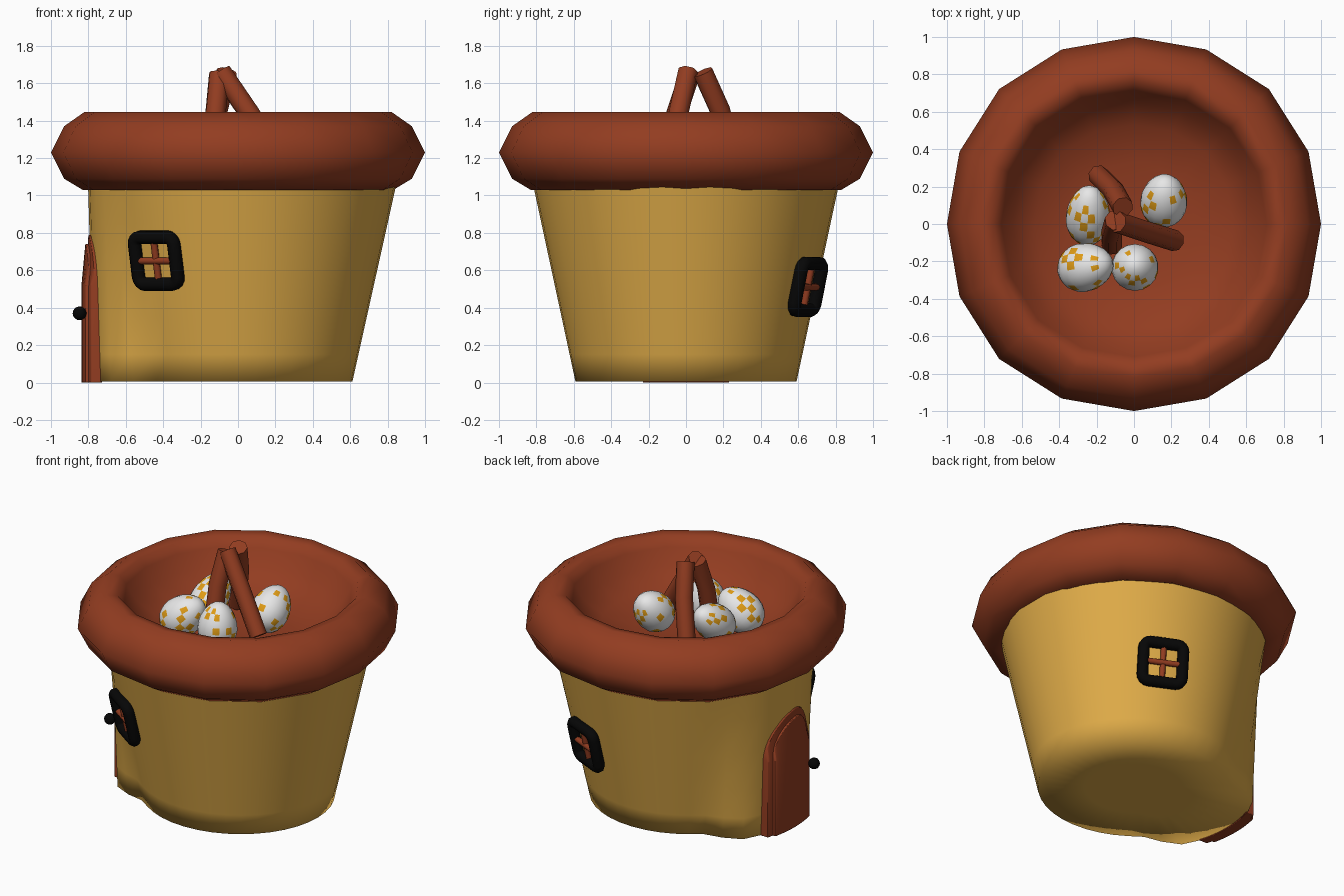
import bpy, bmesh, random
from math import sin, cos, pi, radians, sqrt, atan2
from mathutils import Matrix, Vector

random.seed(4)
cube = bpy.data.objects.get("Cube")
if cube:
    bpy.data.objects.remove(cube, do_unlink=True)


def material(name, rgb):
    m = bpy.data.materials.new(name)
    m.use_nodes = True
    m.diffuse_color = (*rgb, 1)
    bsdf = next(n for n in m.node_tree.nodes if n.type == 'BSDF_PRINCIPLED')
    bsdf.inputs["Base Color"].default_value = (*rgb, 1)
    bsdf.inputs["Roughness"].default_value = 0.8
    return m


BROWN = material("red brown", (0.29, 0.046, 0.015))
YELLOW = material("straw yellow", (0.74, 0.41, 0.065))
BLACK = material("black", (0.002, 0.002, 0.002))
WHITE = material("egg white", (0.85, 0.85, 0.85))
ORANGE = material("spot orange", (0.74, 0.33, 0.008))


def smooth(ob, angle):
    bpy.ops.object.select_all(action='DESELECT')
    ob.select_set(True)
    bpy.context.view_layer.objects.active = ob
    bpy.ops.object.shade_smooth_by_angle(angle=radians(angle))


def finish(name, bm, *mats, angle=40):
    bmesh.ops.recalc_face_normals(bm, faces=bm.faces)
    me = bpy.data.meshes.new(name)
    bm.to_mesh(me)
    bm.free()
    ob = bpy.data.objects.new(name, me)
    bpy.context.collection.objects.link(ob)
    for m in mats:
        me.materials.append(m)
    smooth(ob, angle)
    return ob


def lathe(name, profile, segs, mat, place, angle):
    """Rings of (radius, height) points, capped at the first one."""
    bm = bmesh.new()
    rings = [[bm.verts.new(place(2 * pi * i / segs, r, z)) for i in range(segs)]
             for r, z in profile]
    for a, b in zip(rings, rings[1:]):
        for i in range(segs):
            j = (i + 1) % segs
            bm.faces.new((a[i], a[j], b[j], b[i]))
    bm.faces.new(rings[0])
    return finish(name, bm, mat, angle=angle)


def tube(name, points, radius, mat, cyclic=False, matrix=Matrix()):
    cu = bpy.data.curves.new(name, 'CURVE')
    cu.dimensions = '3D'
    cu.bevel_depth = radius
    cu.bevel_resolution = 2
    cu.use_fill_caps = True
    sp = cu.splines.new('POLY')
    sp.points.add(len(points) - 1)
    for p, co in zip(sp.points, points):
        p.co = (*(matrix @ Vector(co)), 1)
    sp.use_cyclic_u = cyclic
    cu.materials.append(mat)
    ob = bpy.data.objects.new(name, cu)
    bpy.context.collection.objects.link(ob)
    bpy.ops.object.select_all(action='DESELECT')
    ob.select_set(True)
    bpy.context.view_layer.objects.active = ob
    bpy.ops.object.convert(target='MESH')
    smooth(bpy.context.view_layer.objects.active, 60)


# Pot wall, pulled out to an upright bulge where the door stands
def wall_point(a, r, z):
    off = abs(a - pi)
    cone = Vector((r * cos(a) * 1.035, r * sin(a), z))
    w = max(0, min(1, (radians(46) - off) / radians(20)))
    bulge = (0.77 + 0.03 * z) * r / (0.59 + 0.215 * z)
    return cone.lerp(Vector((bulge * cos(a), bulge * sin(a), z)), w)


heights = (0.005, 0.15, 0.35, 0.6, 0.85, 1.07)
lathe("pot_wall", [(0.3, 0.005)] + [(0.59 + 0.215 * z, z) for z in heights],
      40, YELLOW, wall_point, 100)


# Thick rolled rim with the shallow nest bowl inside it
def rim_point(a, r, z):
    r *= 1 + 0.02 * sin(2 * a) ** 2
    return (r * cos(a), r * sin(a), z)


lathe("rim_and_bowl",
      [(0.1, 1.12), (0.33, 1.14), (0.53, 1.19), (0.65, 1.28), (0.71, 1.38),
       (0.75, 1.435), (0.82, 1.447), (0.93, 1.37), (1.0, 1.23),
       (0.93, 1.09), (0.83, 1.03), (0.74, 1.06)],
      16, BROWN, rim_point, 80)


# Arched door wrapped round the bulge: frame slab and raised panel
def door_slab(name, scale, r_in, r_out, bevel):
    half, spring, apex = 0.23 * scale, 0.52, -0.06
    rise = 0.27 * scale
    bm = bmesh.new()
    columns = []
    for i in range(17):
        y = -half * cos(pi * i / 16)
        reach = half + apex if y < apex else half - apex
        top = spring + rise * sqrt(max(0, 1 - ((y - apex) / reach) ** 2))
        columns.append([bm.verts.new((-sqrt(r * r - y * y), y, z))
                        for r, z in ((r_in, 0), (r_out, 0), (r_out, spring),
                                     (r_out - 0.02, max(top, spring + 0.01)),
                                     (r_in, max(top, spring + 0.01)))])
    for a, b in zip(columns, columns[1:]):
        for k in range(5):
            bm.faces.new((a[k], a[k - 1], b[k - 1], b[k]))
    bm.faces.new(columns[0])
    bm.faces.new(columns[-1])
    ob = finish(name, bm, BROWN, angle=40)
    mod = ob.modifiers.new("soft edge", 'BEVEL')
    mod.width = bevel
    mod.segments = 2
    mod.angle_limit = radians(50)


door_slab("door_frame", 1.0, 0.76, 0.82, 0.015)
door_slab("door_panel", 0.82, 0.78, 0.837, 0.008)

bm = bmesh.new()
bmesh.ops.create_uvsphere(bm, u_segments=12, v_segments=8, radius=0.037,
                          matrix=Matrix.Translation((-0.847, -0.19, 0.37)))
finish("door_knob", bm, BLACK)


# Windows: rounded black frame with crossed bars, leaning with the wall
def window(name, angle, z):
    a = radians(angle)
    r = 0.59 + 0.215 * z
    side = Vector((-sin(a), cos(a), 0))
    up = Vector((0.215 * cos(a), 0.215 * sin(a), 1)).normalized()
    out = side.cross(up)
    m = Matrix((side, up, out)).transposed().to_4x4()
    m.translation = Vector((r * cos(a) * 1.02, r * sin(a), z)) + out * 0.018
    half, corner = 0.128, 0.04
    loop = []
    for k in range(4):
        base = radians(45 + 90 * k)
        cx = (half - corner) * (1 if cos(base) > 0 else -1)
        cy = (half - corner) * (1 if sin(base) > 0 else -1)
        for i in range(5):
            t = base + radians(-45 + 22.5 * i)
            loop.append((cx + corner * cos(t), cy + corner * sin(t), 0))
    tube(name + "_frame", loop, 0.037, BLACK, True, m)
    tube(name + "_bar_upright", [(0, -half, 0), (0, half, 0)], 0.019, BROWN, matrix=m)
    tube(name + "_bar_across", [(-half, 0, 0.005), (half, 0, 0.005)], 0.019, BROWN, matrix=m)


window("front_window", -125, 0.655)
window("back_window", 65, 0.515)

# Three sticks leaning together over the nest
sticks = [((-0.09, 0.01, 1.66), (0.06, -0.04, 1.44), (0.22, -0.09, 1.19)),
          ((-0.06, 0.09, 1.66), (-0.11, 0.18, 1.46), (-0.19, 0.26, 1.17)),
          ((-0.10, 0.02, 1.65), (-0.12, -0.05, 1.44), (-0.12, -0.11, 1.15))]
for i, pts in enumerate(sticks):
    tube(f"stick_{i + 1}", pts, 0.057, BROWN)


# Speckled eggs: scattered square faces, never side by side, are orange
def egg(name, loc, axis, length=0.165, width=0.125):
    bm = bmesh.new()
    cols, rows = 18, 11
    bmesh.ops.create_uvsphere(bm, u_segments=cols, v_segments=rows, radius=1)
    for f in bm.faces:
        c = f.calc_center_median()
        col = int((atan2(c.y, c.x) / (2 * pi) + 0.5) * cols)
        row = int(atan2(sqrt(c.x ** 2 + c.y ** 2), c.z) / pi * rows)
        free = (row + col) % 2 == 0 and 1 < row < rows - 2
        f.material_index = int(free and random.random() < 0.38)
    for v in bm.verts:
        taper = 1 - 0.13 * v.co.z
        v.co = (v.co.x * width * taper, v.co.y * width * taper, v.co.z * length)
    rot = Vector(axis).to_track_quat('Z', 'Y').to_matrix().to_4x4()
    bm.transform(Matrix.Translation(loc) @ rot)
    finish(name, bm, WHITE, ORANGE)


egg("egg_left", (-0.245, 0.05, 1.28), (0.05, 0.8, 0.6), length=0.18, width=0.118)
egg("egg_back", (0.16, 0.13, 1.28), (0.05, 0.7, 0.7), length=0.16)
egg("egg_side", (-0.255, -0.23, 1.26), (0.8, 0.15, 0.7), width=0.13)
egg("egg_front", (0.005, -0.23, 1.26), (0, 0.1, 1), length=0.155)
